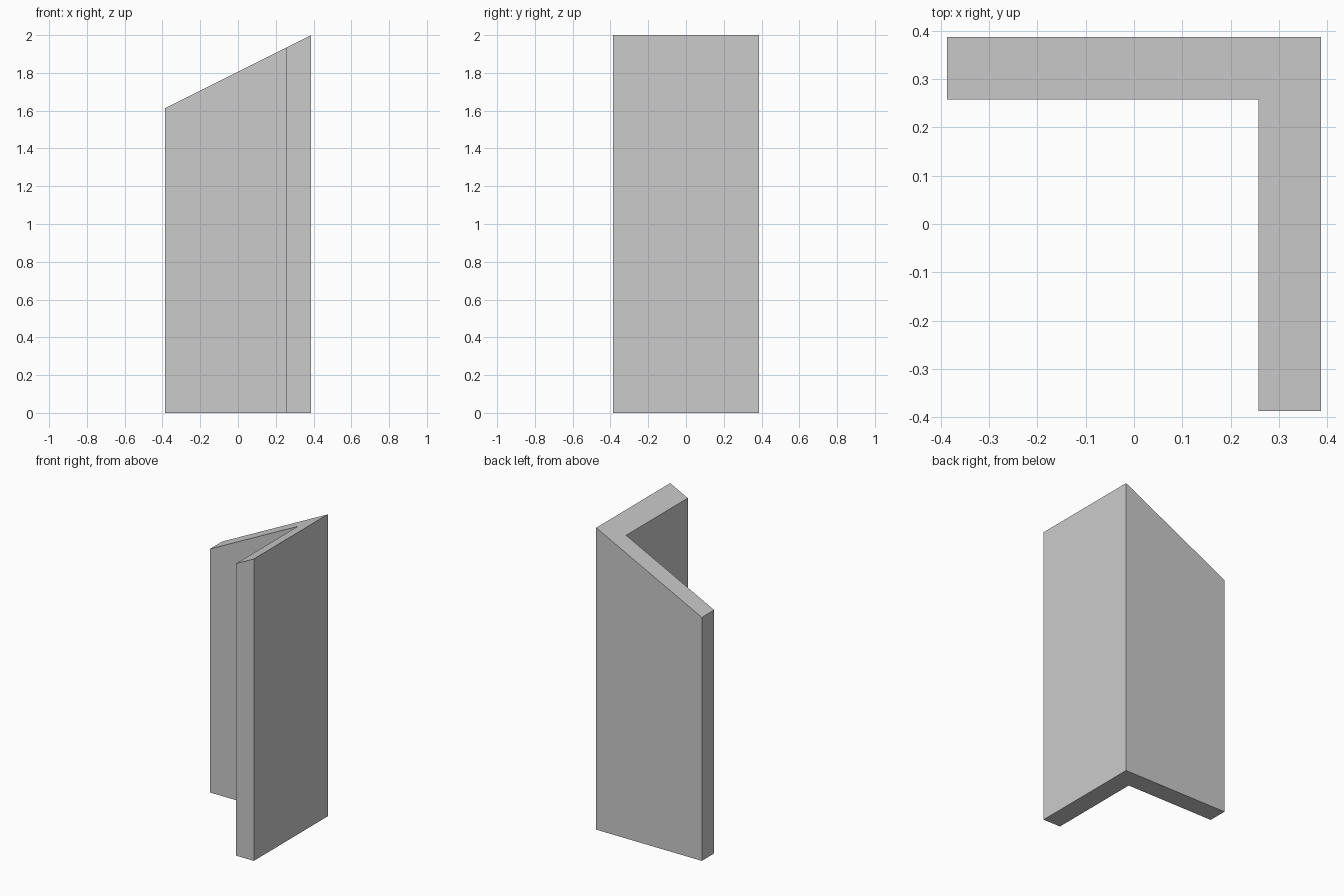
import bpy, bmesh

if "Cube" in bpy.data.objects:
    bpy.data.objects.remove(bpy.data.objects["Cube"])

H = 0.387          # half width of the footprint
T = 0.129          # wall thickness
HEIGHT = 2.0
SLOPE = 0.5        # the top rises towards +x

# L-shaped footprint, counter-clockwise
profile = [(-H, H - T), (H - T, H - T), (H - T, -H), (H, -H), (H, H), (-H, H)]

# Extrude the footprint upwards and shear its top to the sloped cut
bm = bmesh.new()
base = bm.faces.new([bm.verts.new((x, y, 0)) for x, y in profile])
top = bmesh.ops.extrude_face_region(bm, geom=[base], use_keep_orig=True)
for v in top["geom"]:
    if isinstance(v, bmesh.types.BMVert):
        v.co.z = HEIGHT - SLOPE * (H - v.co.x)
bmesh.ops.recalc_face_normals(bm, faces=bm.faces[:])

mesh = bpy.data.meshes.new("angle_post")
bm.to_mesh(mesh)
bm.free()
bpy.context.collection.objects.link(bpy.data.objects.new("angle_post", mesh))
